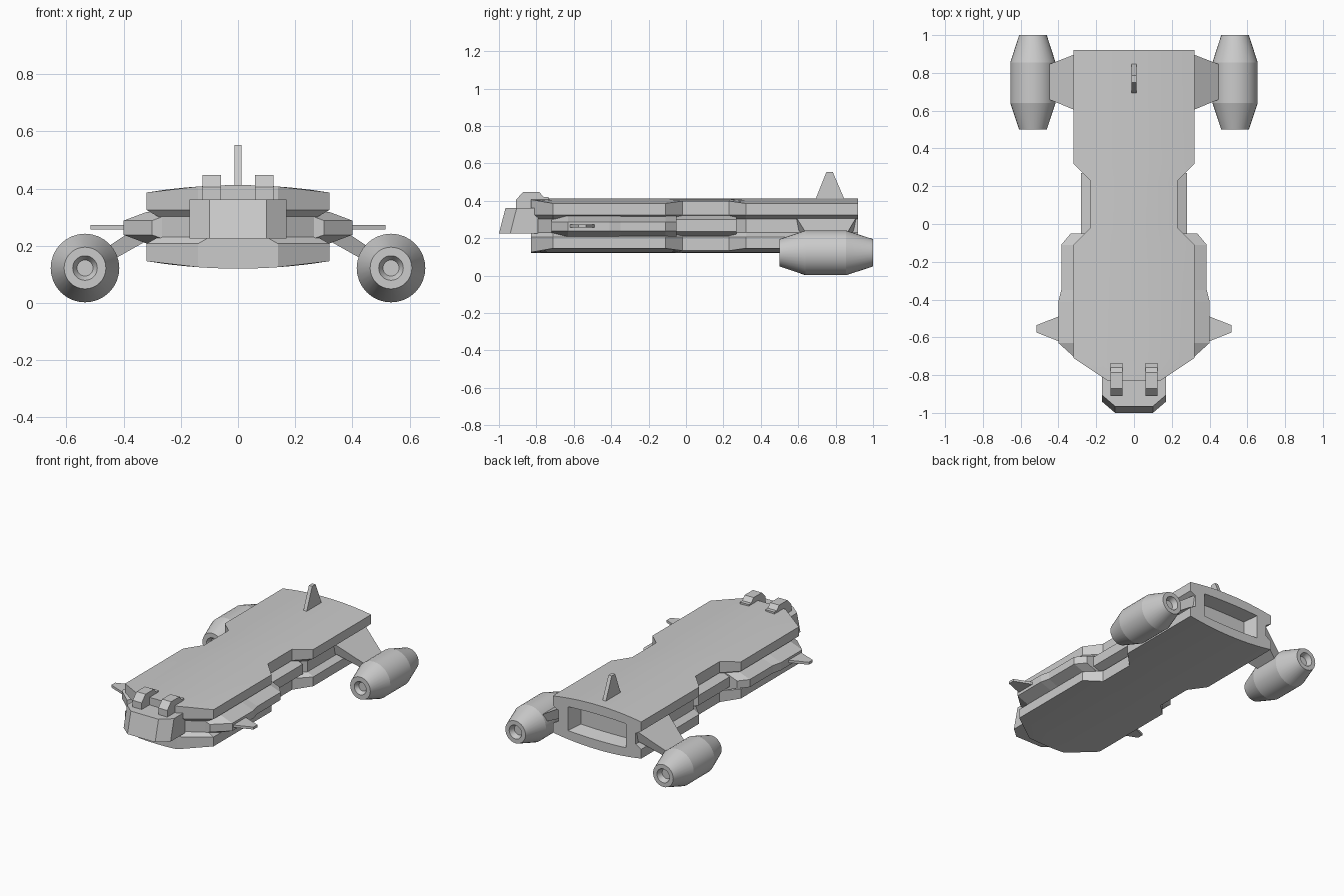
import bpy, bmesh, math

old = bpy.data.objects.get("Cube")
if old:
    bpy.data.objects.remove(old, do_unlink=True)

grey = bpy.data.materials.new("hull grey")
grey.use_nodes = True
colour = (0.6, 0.6, 0.6, 1)
grey.diffuse_color = colour
grey.node_tree.nodes["Principled BSDF"].inputs["Base Color"].default_value = colour


def loft(name, rings, smooth=False):
    """Skin a list of equal rings and cap both ends."""
    bm = bmesh.new()
    loops = [[bm.verts.new(p) for p in ring] for ring in rings]
    n = len(loops[0])
    for a, b in zip(loops, loops[1:]):
        for i in range(n):
            j = (i + 1) % n
            bm.faces.new((a[i], a[j], b[j], b[i]))
    bm.faces.new(loops[0])
    bm.faces.new(loops[-1])
    bmesh.ops.recalc_face_normals(bm, faces=bm.faces)
    mesh = bpy.data.meshes.new(name)
    bm.to_mesh(mesh)
    bm.free()
    mesh.materials.append(grey)
    obj = bpy.data.objects.new(name, mesh)
    bpy.context.collection.objects.link(obj)
    if smooth:
        bpy.ops.object.select_all(action='DESELECT')
        obj.select_set(True)
        bpy.context.view_layer.objects.active = obj
        bpy.ops.object.shade_smooth_by_angle(angle=math.radians(15))
    return obj


def mirrored(half):
    """Close a right-hand half section, listed from top to bottom."""
    return half + [(-x, y, z) for x, y, z in reversed(half)]


# Hull: arched top and bottom, grooved sides, recessed stern
MID = 0.266


def hull_ring(y, w, groove=0.04, squash=1.0):
    arch = [(w * t, 0.146 - 0.026 * (w * t / 0.32) ** 2) for t in (0.15, 0.4, 0.6, 0.8, 1)]
    side = [(w, 0.059), (w - groove, 0.036)]
    upper = arch + side
    pts = upper + [(x, -h) for x, h in reversed(upper)]
    return mirrored([(x, y, MID + h * squash) for x, h in pts])


stations = [(-0.83, 0.14), (-0.71, 0.32), (-0.11, 0.32), (-0.02, 0.23),
            (0.23, 0.23), (0.32, 0.32), (0.92, 0.32)]
rings = [hull_ring(y, w) for y, w in stations]
rings += [hull_ring(0.92, 0.21, 0, 0.58), hull_ring(0.83, 0.18, 0, 0.45)]
loft("hull", rings, smooth=True)


# Side sponsons and waist boxes, running through the hull
def belt_ring(y, w, top, bottom):
    return mirrored([(w - 0.08, y, top), (w, y, top - 0.03),
                     (w, y, bottom + 0.03), (w - 0.08, y, bottom)])


loft("side_sponsons", [belt_ring(y, w, 0.318, 0.208) for y, w in
     [(-0.72, 0.30), (-0.63, 0.40), (-0.41, 0.40), (-0.35, 0.385),
      (-0.11, 0.385), (-0.05, 0.335)]])
loft("waist_boxes", [belt_ring(y, 0.28, 0.33, 0.205) for y in (-0.06, 0.27)])


# Nose block with chamfered corners and a raked face
def nose_ring(z, rake):
    return [(-0.17, -0.79, z), (-0.17, -0.905 - rake, z), (-0.10, -0.965 - rake, z),
            (0.10, -0.965 - rake, z), (0.17, -0.905 - rake, z), (0.17, -0.79, z)]


loft("nose_block", [nose_ring(0.225, 0.035), nose_ring(0.362, 0)])

# Paired nose sensors
sensor = [(-0.91, 0.35), (-0.91, 0.405), (-0.87, 0.447), (-0.785, 0.447),
          (-0.76, 0.42), (-0.735, 0.42), (-0.735, 0.39), (-0.83, 0.35)]
for side, label in ((1, "left"), (-1, "right")):
    loft(label + "_sensor", [[(side * x, y, z) for y, z in sensor] for x in (0.06, 0.125)])

    # Small winglets
    wing = [(0.36, -0.64), (0.40, -0.62), (0.515, -0.575), (0.515, -0.535),
            (0.40, -0.49), (0.36, -0.49)]
    loft(label + "_winglet", [[(side * x, y, z) for x, y in wing] for z in (0.257, 0.273)])

    # Engine pylons
    root = [(0.27, 0.585, 0.318), (0.27, 0.915, 0.318), (0.27, 0.90, 0.245), (0.27, 0.60, 0.245)]
    tip = [(0.45, 0.66, 0.20), (0.45, 0.845, 0.20), (0.43, 0.83, 0.155), (0.43, 0.675, 0.155)]
    loft(label + "_pylon", [[(side * x, y, z) for x, y, z in ring] for ring in (root, tip)])

    # Engines with hollow ends
    profile = [(0.525, 0.028), (0.5, 0.043), (0.5, 0.073), (0.64, 0.12),
               (0.855, 0.12), (1.0, 0.073), (1.0, 0.045), (0.965, 0.032)]
    turns = [math.tau * i / 32 for i in range(32)]
    loft(label + "_engine", [[(side * 0.535 + r * math.cos(a), y, 0.122 + r * math.sin(a))
                              for a in turns] for y, r in profile], smooth=True)

# Tail fin
fin = [(0.685, 0.39), (0.75, 0.553), (0.785, 0.553), (0.855, 0.39)]
loft("tail_fin", [[(x, y, z) for y, z in fin] for x in (-0.012, 0.012)])
